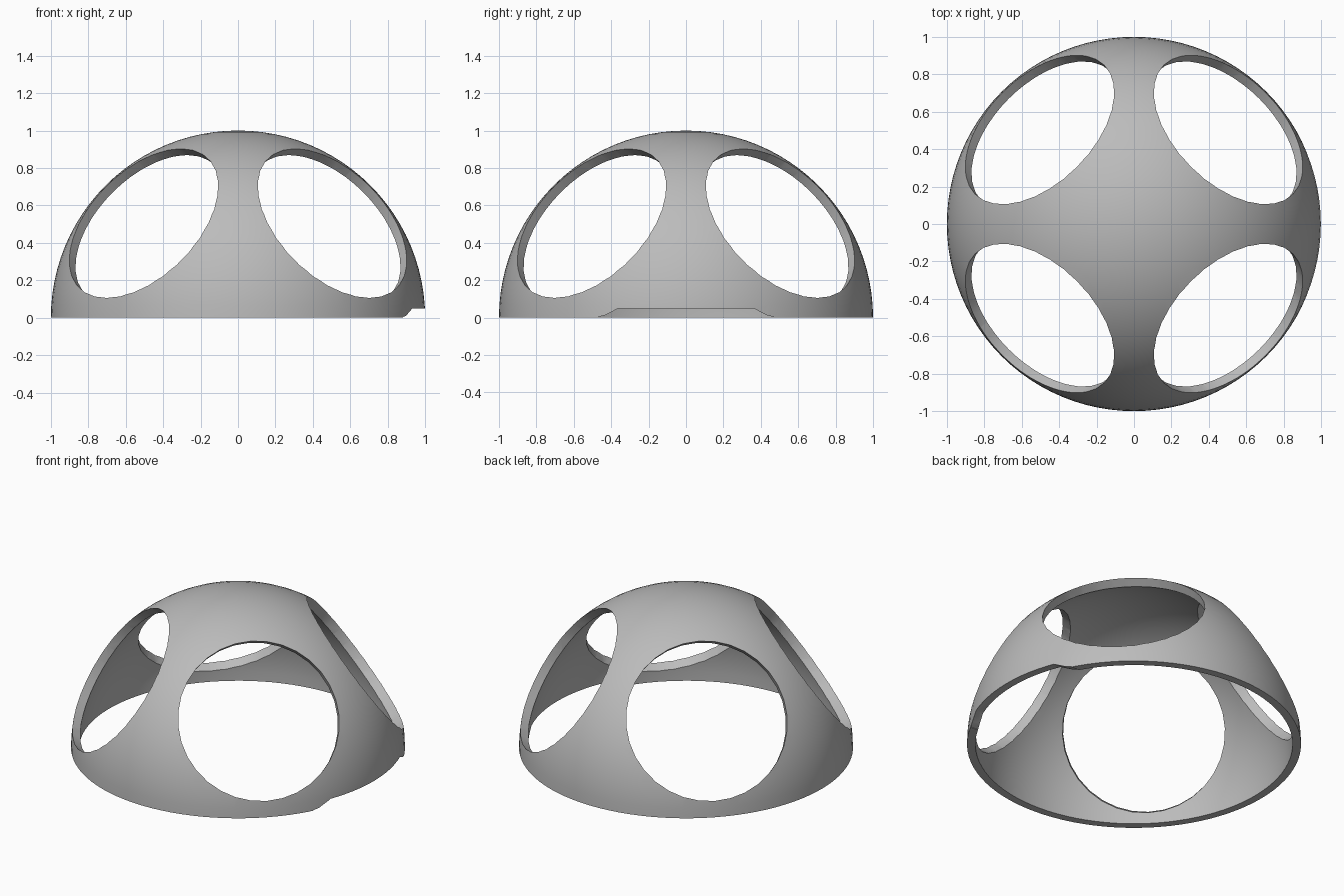
import bpy
import bmesh
from math import sin, cos, pi
from mathutils import Vector, Matrix

if "Cube" in bpy.data.objects:
    bpy.data.objects.remove(bpy.data.objects["Cube"], do_unlink=True)

OUTER, INNER = 1.0, 0.95
HOLE_RADIUS = 0.488
STEPS = 24

grey = bpy.data.materials.new("plain grey")
grey.use_nodes = True
colour = (0.5, 0.5, 0.5, 1)
grey.diffuse_color = colour
grey.node_tree.nodes["Principled BSDF"].inputs["Base Color"].default_value = colour


def make_object(name, bm):
    bmesh.ops.recalc_face_normals(bm, faces=bm.faces)
    mesh = bpy.data.meshes.new(name)
    bm.to_mesh(mesh)
    bm.free()
    mesh.materials.append(grey)
    obj = bpy.data.objects.new(name, mesh)
    bpy.context.collection.objects.link(obj)
    return obj


def cut(target, cutter):
    cutter.hide_render = True
    mod = target.modifiers.new("cut", 'BOOLEAN')
    mod.operation = 'DIFFERENCE'
    mod.solver = 'EXACT'
    mod.object = cutter
    bpy.context.view_layer.objects.active = target
    bpy.ops.object.modifier_apply(modifier=mod.name)
    bpy.data.objects.remove(cutter, do_unlink=True)


# Dome shell: quarter-ring section spun about z
bm = bmesh.new()
angles = [pi / 2 * i / STEPS for i in range(STEPS + 1)]
section = [(OUTER * cos(a), OUTER * sin(a)) for a in angles]
section += [(INNER * cos(a), INNER * sin(a)) for a in reversed(angles)]
verts = [bm.verts.new((x, 0, z)) for x, z in section]
edges = [bm.edges.new((verts[i], verts[i + 1])) for i in range(len(verts) - 1) if i != STEPS]
edges.append(bm.edges.new((verts[-1], verts[0])))
bmesh.ops.spin(bm, geom=verts + edges, axis=(0, 0, 1), cent=(0, 0, 0),
               angle=2 * pi, steps=4 * STEPS, use_merge=False)
bmesh.ops.remove_doubles(bm, verts=bm.verts, dist=0.0001)
dome = make_object("dome_shell", bm)

# Four round openings along the diagonals
for sx in (-1, 1):
    for sy in (-1, 1):
        axis = Vector((sx, sy, 1)).normalized()
        turn = axis.to_track_quat('Z', 'Y').to_matrix().to_4x4()
        bm = bmesh.new()
        bmesh.ops.create_cone(bm, cap_ends=True, segments=32, radius1=HOLE_RADIUS,
                              radius2=HOLE_RADIUS, depth=0.7,
                              matrix=Matrix.Translation(axis * 0.95) @ turn)
        cut(dome, make_object("opening_cutter", bm))

# Shallow notch with sloping ends in the base of the left side
half = [(0.36, 0.05), (0.435, 0.012), (0.47, 0.003), (0.47, -0.1)]
outline = half + [(-y, z) for y, z in reversed(half)]
bm = bmesh.new()
face = bm.faces.new([bm.verts.new((0.6, y, z)) for y, z in outline])
ext = bmesh.ops.extrude_face_region(bm, geom=[face], use_keep_orig=True)
bmesh.ops.translate(bm, vec=(0.6, 0, 0),
                    verts=[g for g in ext["geom"] if isinstance(g, bmesh.types.BMVert)])
cut(dome, make_object("notch_cutter", bm))

# Smooth surface with crisp rims
bpy.ops.object.select_all(action='DESELECT')
dome.select_set(True)
bpy.context.view_layer.objects.active = dome
bpy.ops.object.shade_smooth_by_angle(angle=pi / 6)
